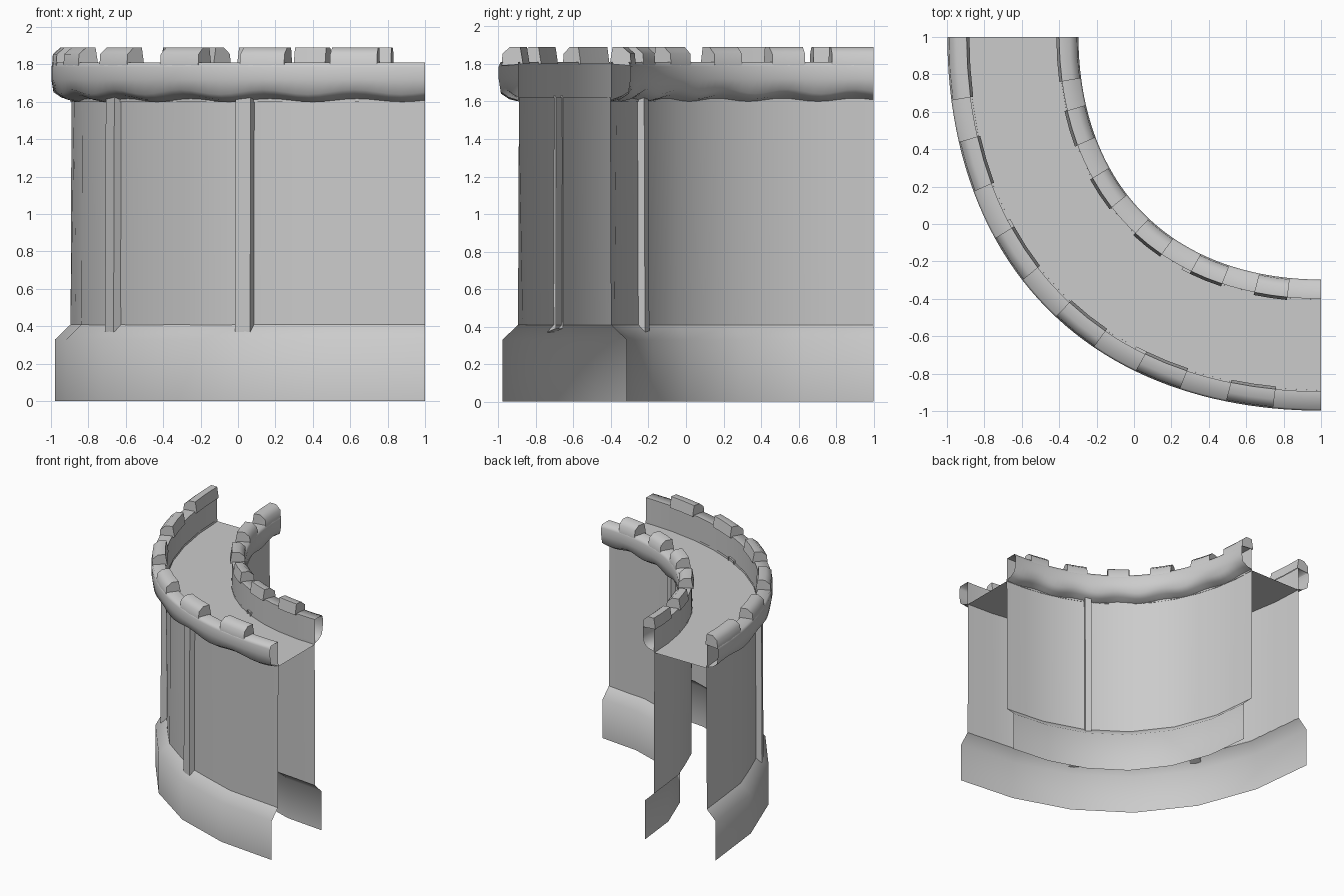
import bpy
from math import sin, cos, radians, pi

cube = bpy.data.objects.get("Cube")
if cube:
    bpy.data.objects.remove(cube, do_unlink=True)

stone = bpy.data.materials.new("grey_stone")
stone.use_nodes = True
GREY = (0.6, 0.6, 0.6, 1)
stone.diffuse_color = GREY
stone.node_tree.nodes["Principled BSDF"].inputs["Base Color"].default_value = GREY

OUTER, INNER = 1.895, 1.40   # wall radii at the two ends of the bend
BULGE = 0.032                # extra radius half way round
WARP = 1.7                   # degrees the sections drift towards the front


def place(a, r, z):
    """Point on the bend: a = 0 faces front, a = 90 faces right."""
    a = radians(a - WARP * sin(pi * (a / 90) ** 1.5))
    r *= 1 + BULGE * sin(2 * a) ** 2
    return (1 - r * sin(a), 1 - r * cos(a), z)


def add(name, verts, faces, sharp):
    mesh = bpy.data.meshes.new(name)
    mesh.from_pydata(verts, [], faces)
    mesh.materials.append(stone)
    mesh.shade_smooth()
    mesh.set_sharp_from_angle(angle=radians(sharp))
    ob = bpy.data.objects.new(name, mesh)
    bpy.context.collection.objects.link(ob)


def sweep(name, side, angles, profile, sharp=35, capped=False):
    """Sweep a profile of (outward offset, z) around the bend."""
    base = OUTER if side > 0 else INNER
    rows = [profile(a) if callable(profile) else profile for a in angles]
    n = len(rows[0])
    verts = [place(a, base + side * o, z) for a, row in zip(angles, rows) for o, z in row]
    faces = []
    for i in range(len(angles) - 1):
        for j in range(n - 1):
            k = i * n + j
            faces.append((k, k + n, k + n + 1, k + 1))
    if capped:
        faces.append(tuple(range(n)))
        faces.append(tuple(reversed(range(len(verts) - n, len(verts)))))
    if side > 0:
        faces = [f[::-1] for f in faces]
    add(name, verts, faces, sharp)


def steps(start, end, count):
    return [start + (end - start) * i / count for i in range(count + 1)]


def scallop(a):
    """Parapet section: sags under each gap, lifts under each tooth."""
    w = 0.5 + 0.5 * cos(2 * pi * (a - 3.75) / 15)
    return [(0.0, 1.617 - 0.017 * w), (0.05, 1.635 - 0.023 * w),
            (0.092, 1.665 - 0.025 * w), (0.103, 1.72), (0.103, 1.785), (0.093, 1.81),
            (0.0, 1.81), (0.0, 1.60)]


MERLON = [(0.10, 1.79), (0.095, 1.855), (0.055, 1.89), (0.0, 1.89), (-0.015, 1.80)]

for side, label in ((1, "outer"), (-1, "inner")):
    # Foot of the wall follows the straight footing sections
    chord = -side * 0.0075 * (OUTER if side > 0 else INNER)

    def wall(a):
        return [(chord * (a % 15 > 1), 0.408), (-0.005, 1.62)]

    # Flared footing, wall sheet and overhanging parapet
    sweep(label + "_footing", side, steps(0, 90, 6),
          [(0.083, 0), (0.083, 0.33), (0.0, 0.41)], 60)
    sweep(label + "_wall", side, steps(0, 90, 12), wall)
    sweep(label + "_parapet", side, steps(0, 90, 48), scallop, 75)
    # Battlement teeth on every second section
    for i in range(6):
        start = 7.5 + 15 * i
        end = start + 7.5
        if i == 5:
            start -= 1.5
        sweep(f"{label}_merlon_{i + 1}", side, steps(start, end, 2), MERLON, 65, True)


# Walkway between the two parapets
angles = steps(0, 90, 48)
verts = [place(a, r, 1.60) for a in angles for r in (INNER, OUTER)]
add("walkway", verts,
    [(2 * i, 2 * i + 2, 2 * i + 3, 2 * i + 1) for i in range(len(angles) - 1)], 30)


# Thin upright ribs on the walls
def rib(name, side, a):
    half = 1.35 if side > 0 else 1.1
    sweep(name, side, [a - half, a + half],
          [(-0.015, 0.39), (0.04, 0.37), (0.035, 1.63), (-0.015, 1.63)], 30, True)


rib("outer_rib_front", 1, 30.5)
rib("outer_rib_side", 1, 60)
rib("inner_rib", -1, 30.9)
